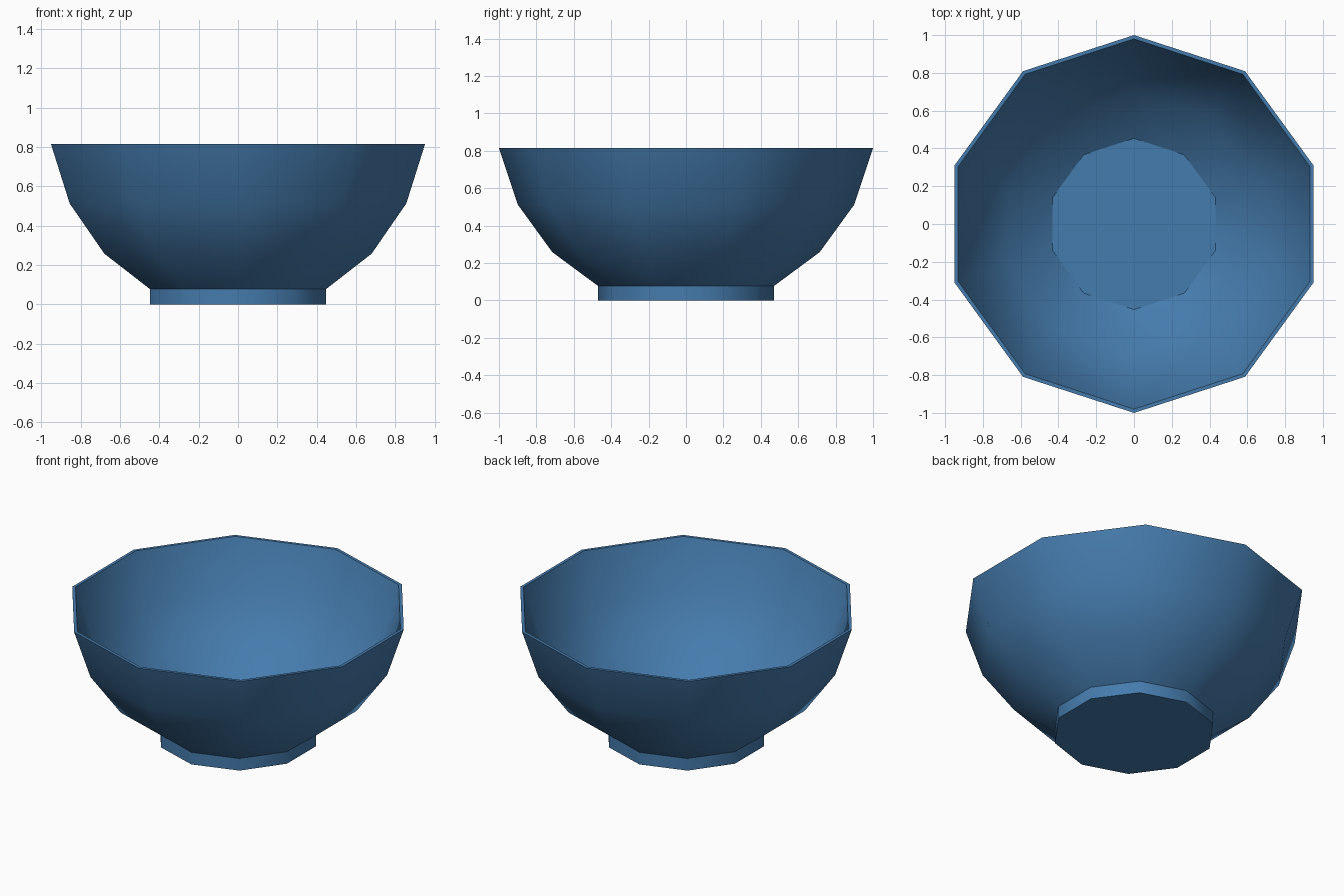
import bpy, bmesh
from math import pi, sin, cos

if "Cube" in bpy.data.objects:
    bpy.data.objects.remove(bpy.data.objects["Cube"])

SIDES = 10

# Profile (radius, height, sharp crease): foot, outer wall, rim, inner wall, floor
PROFILE = [
    (0.47, 0.0, True), (0.47, 0.077, True),
    (0.715, 0.258, False), (0.90, 0.513, False), (1.0, 0.815, True),
    (0.98, 0.815, True), (0.88, 0.518, False), (0.70, 0.273, False),
    (0.453, 0.097, True),
]


def lathe(name, profile, sides):
    bm = bmesh.new()
    rings = []
    for r, z, _ in profile:
        rings.append([bm.verts.new((r * sin(2 * pi * k / sides),
                                    r * cos(2 * pi * k / sides), z))
                      for k in range(sides)])
    for a, b in zip(rings, rings[1:]):
        for k in range(sides):
            n = (k + 1) % sides
            bm.faces.new((a[k], b[k], b[n], a[n]))
    # Underside of the foot and floor of the bowl
    bm.faces.new(rings[0])
    bm.faces.new(rings[-1])
    bmesh.ops.recalc_face_normals(bm, faces=bm.faces[:])
    for f in bm.faces:
        f.smooth = True
    for ring, (_, _, sharp) in zip(rings, profile):
        for k in range(sides):
            edge = bm.edges.get((ring[k], ring[(k + 1) % sides]))
            edge.smooth = not sharp
    mesh = bpy.data.meshes.new(name)
    bm.to_mesh(mesh)
    bm.free()
    obj = bpy.data.objects.new(name, mesh)
    bpy.context.collection.objects.link(obj)
    return obj


# Ten-sided bowl with its foot
bowl = lathe("bowl", PROFILE, SIDES)
blue = bpy.data.materials.new("blue_glaze")
blue.diffuse_color = (0.06, 0.2, 0.42, 1)
blue.use_nodes = True
blue.node_tree.nodes["Principled BSDF"].inputs["Base Color"].default_value = blue.diffuse_color
bowl.data.materials.append(blue)
